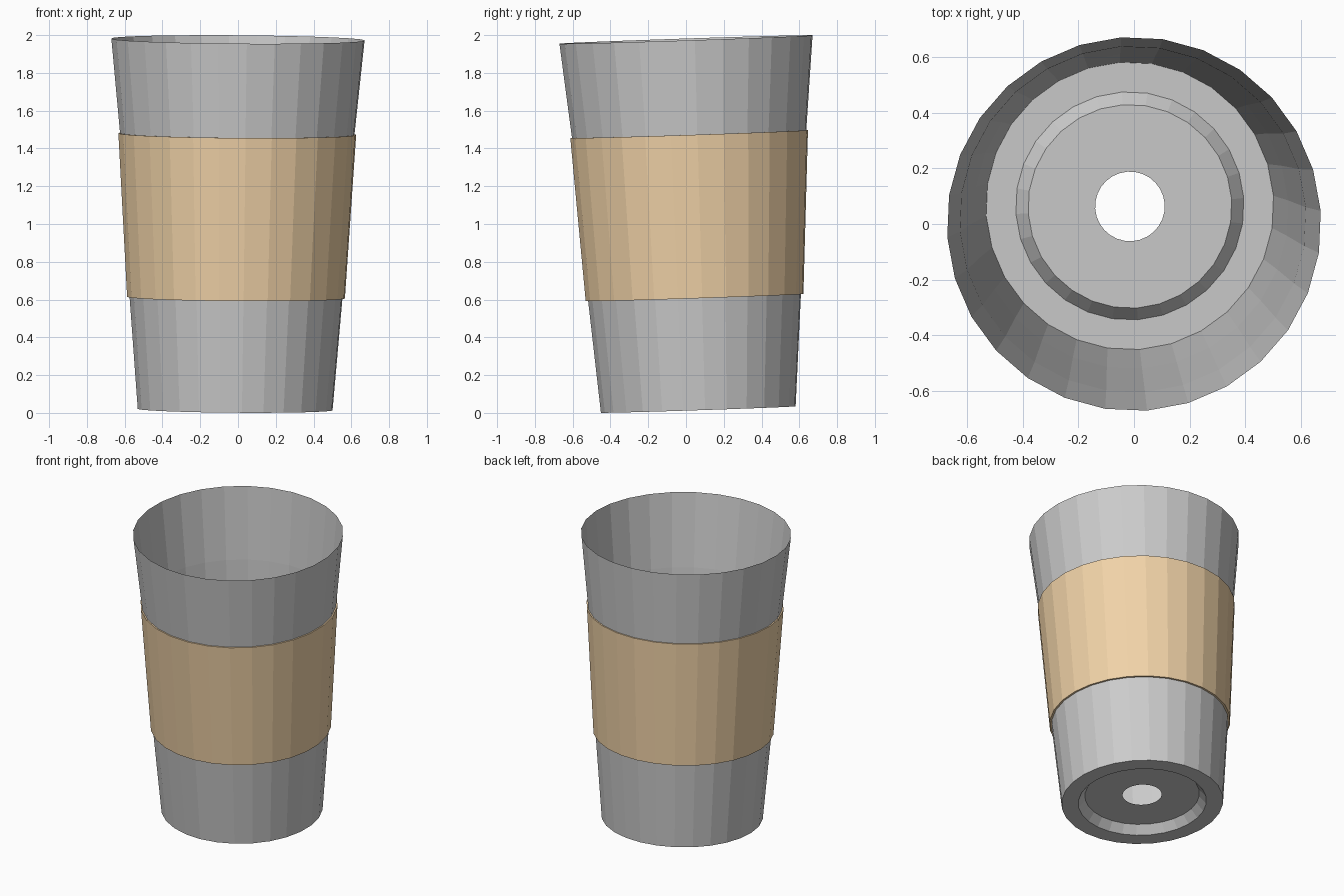
import bpy, bmesh, math
from mathutils import Vector, Matrix

if "Cube" in bpy.data.objects:
    bpy.data.objects.remove(bpy.data.objects["Cube"])

SIDES = 28
PHASE = math.radians(4)

# The whole cup leans slightly along this axis
BASE = Vector((-0.015, 0.065, 0.018))
AXIS = Vector((0.015, -0.065, 1.96))
LEAN = Matrix.Translation(BASE) @ Vector((0, 0, 1)).rotation_difference(AXIS).to_matrix().to_4x4()


def lathe(name, profile, color=None):
    """Revolve (radius, height) points into a flat-shaded open shell."""
    bm = bmesh.new()
    rings = []
    for r, h in profile:
        rings.append([bm.verts.new((r * math.cos(PHASE + math.tau * i / SIDES),
                                    r * math.sin(PHASE + math.tau * i / SIDES), h))
                      for i in range(SIDES)])
    for a, b in zip(rings, rings[1:]):
        for i in range(SIDES):
            j = (i + 1) % SIDES
            bm.faces.new((a[i], a[j], b[j], b[i]))
    bm.transform(LEAN)
    mesh = bpy.data.meshes.new(name)
    bm.to_mesh(mesh)
    bm.free()
    obj = bpy.data.objects.new(name, mesh)
    bpy.context.collection.objects.link(obj)
    if color:
        mat = bpy.data.materials.new(name + "_material")
        mat.diffuse_color = color
        mat.use_nodes = True
        mat.node_tree.nodes["Principled BSDF"].inputs["Base Color"].default_value = mat.diffuse_color
        mesh.materials.append(mat)
    return obj


# Cup: drain hole, raised floor, sloped step, foot ring, tapered wall
lathe("cup", [(0.125, 0.055), (0.366, 0.055), (0.41, 0), (0.517, 0),
              (0.565, 0.593), (0.622, 1.459), (0.672, 1.96)])

# Sleeve: thin band around the wall with small ledges at both ends
lathe("sleeve", [(0.565, 0.593), (0.578, 0.593), (0.631, 1.459), (0.622, 1.459)],
      (0.88, 0.65, 0.39, 1))
